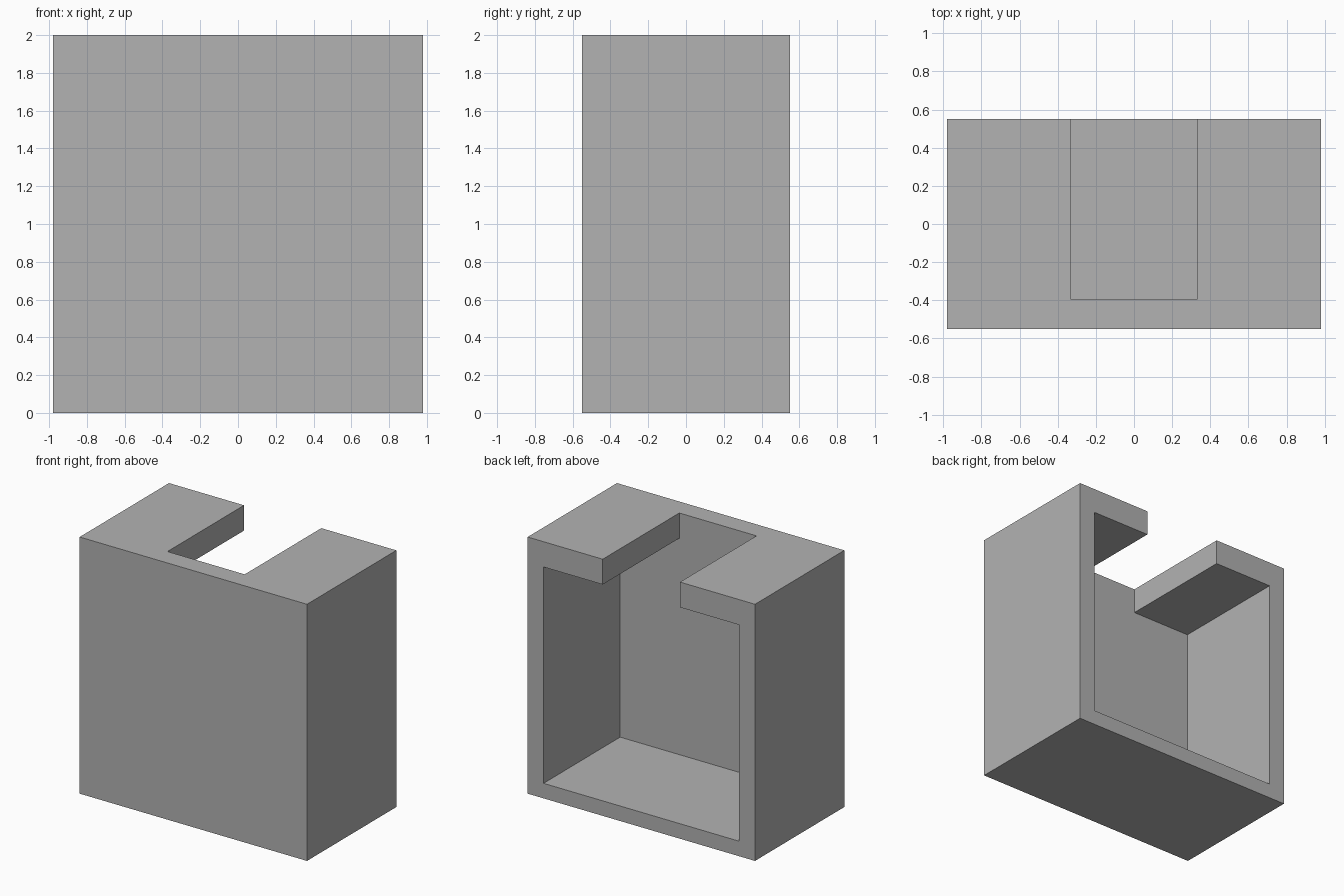
import bpy
import bmesh

cube = bpy.data.objects.get("Cube")
if cube:
    bpy.data.objects.remove(cube, do_unlink=True)

HALF_X, HALF_Y, HEIGHT = 0.98, 0.55, 2.0
CAVITY_X, FLOOR_Z, LIP_Z = 0.843, 0.117, 1.803
SLOT_X, FRONT_INNER_Y = 0.333, -0.393

grey = bpy.data.materials.new("plain grey")
grey.use_nodes = True
colour = (0.448, 0.448, 0.448, 1)
grey.diffuse_color = colour
grey.node_tree.nodes["Principled BSDF"].inputs["Base Color"].default_value = colour


def prism(name, half_profile, y0, y1):
    """Mirror a right-hand (x, z) outline across x = 0 and extrude it along y."""
    outline = half_profile + [(-x, z) for x, z in reversed(half_profile)]
    bm = bmesh.new()
    face = bm.faces.new([bm.verts.new((x, y0, z)) for x, z in outline])
    extruded = bmesh.ops.extrude_face_region(bm, geom=[face])["geom"]
    moved = [g for g in extruded if isinstance(g, bmesh.types.BMVert)]
    bmesh.ops.translate(bm, verts=moved, vec=(0, y1 - y0, 0))
    bmesh.ops.recalc_face_normals(bm, faces=bm.faces)
    mesh = bpy.data.meshes.new(name)
    bm.to_mesh(mesh)
    bm.free()
    mesh.materials.append(grey)
    obj = bpy.data.objects.new(name, mesh)
    bpy.context.collection.objects.link(obj)
    return obj


# Solid outer block
housing = prism("housing", [(HALF_X, 0), (HALF_X, HEIGHT)], -HALF_Y, HALF_Y)

# T-shaped cutter: cavity open to the back, joined to the slot through the top
cutter = prism("cavity_cutter",
               [(CAVITY_X, FLOOR_Z), (CAVITY_X, LIP_Z), (SLOT_X, LIP_Z), (SLOT_X, HEIGHT + 0.2)],
               FRONT_INNER_Y, HALF_Y + 0.2)
cutter.hide_render = True

# Carve the housing, then discard the cutter
carve = housing.modifiers.new("carve", 'BOOLEAN')
carve.operation = 'DIFFERENCE'
carve.solver = 'EXACT'
carve.object = cutter
bpy.context.view_layer.objects.active = housing
housing.select_set(True)
bpy.ops.object.modifier_apply(modifier=carve.name)
bpy.data.objects.remove(cutter, do_unlink=True)
